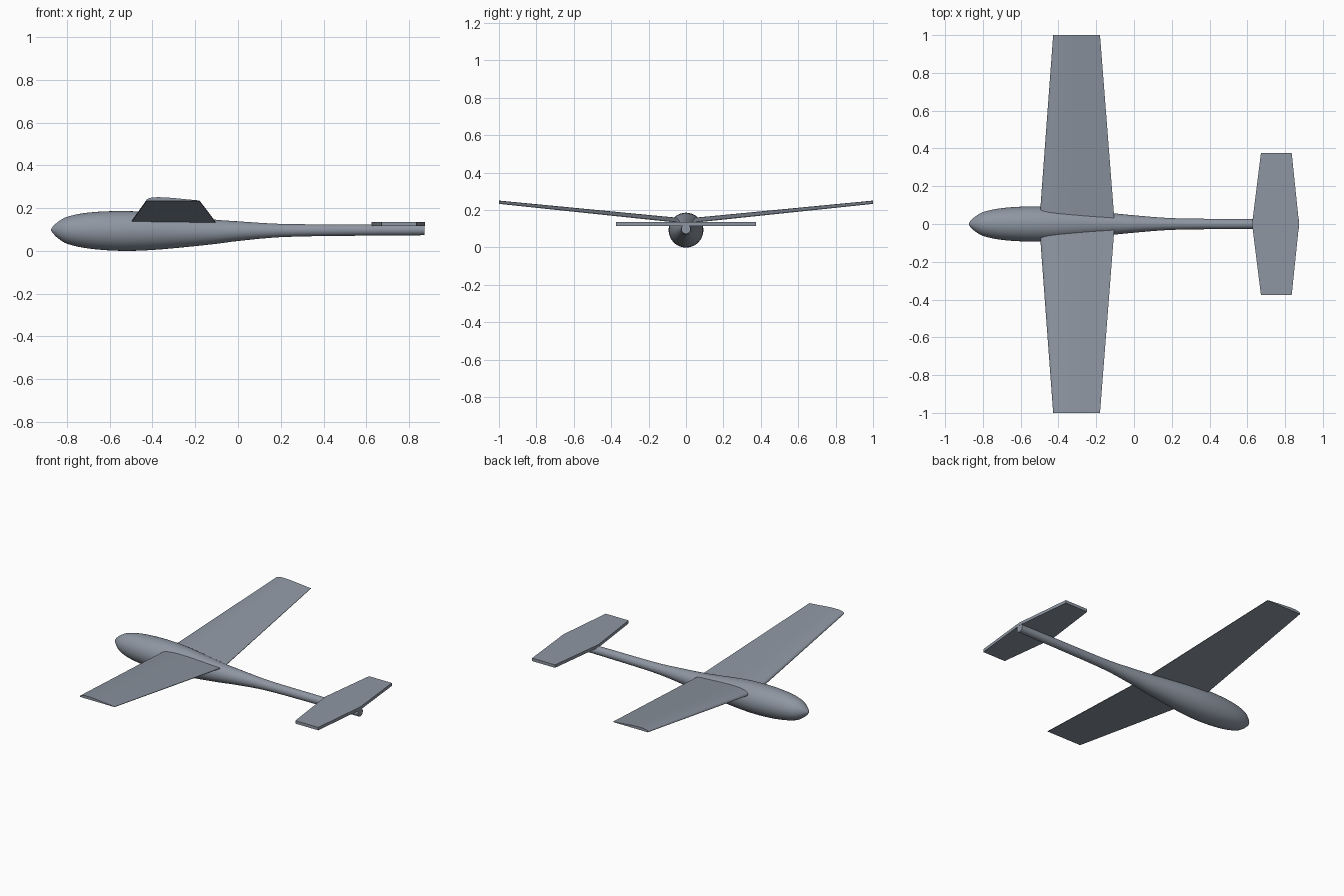
import bpy, math

cube = bpy.data.objects.get("Cube")
if cube:
    bpy.data.objects.remove(cube, do_unlink=True)

COLOR = (0.27, 0.305, 0.36, 1)
grey = bpy.data.materials.new("slate_grey")
grey.diffuse_color = COLOR
grey.use_nodes = True
grey.node_tree.nodes["Principled BSDF"].inputs["Base Color"].default_value = COLOR


def loft(name, rings):
    """Skin a list of equal closed rings and cap both ends."""
    n = len(rings[0])
    faces = [tuple(range(n)), tuple(range(len(rings) * n))[-n:][::-1]]
    for r in range(len(rings) - 1):
        for i in range(n):
            j = (i + 1) % n
            faces.append((r * n + i, r * n + n + i, r * n + n + j, r * n + j))
    mesh = bpy.data.meshes.new(name)
    mesh.from_pydata([p for ring in rings for p in ring], [], faces)
    mesh.materials.append(grey)
    obj = bpy.data.objects.new(name, mesh)
    bpy.context.collection.objects.link(obj)
    bpy.ops.object.select_all(action="DESELECT")
    obj.select_set(True)
    bpy.context.view_layer.objects.active = obj
    bpy.ops.object.mode_set(mode="EDIT")
    bpy.ops.mesh.select_all(action="SELECT")
    bpy.ops.mesh.normals_make_consistent(inside=False)
    bpy.ops.object.mode_set(mode="OBJECT")
    bpy.ops.object.shade_smooth_by_angle(angle=math.radians(35))
    return obj


def spline(a, b, c, d, t):
    """Smooth interpolation from b to c with uneven spacing along x."""
    h = c[0] - b[0]
    out = [b[0] + h * t]
    for k in (1, 2):
        m0 = (c[k] - a[k]) / max(c[0] - a[0], 1e-6) * h
        m1 = (d[k] - b[k]) / max(d[0] - b[0], 1e-6) * h
        out.append((2*t**3 - 3*t**2 + 1) * b[k] + (t**3 - 2*t**2 + t) * m0
                   + (3*t**2 - 2*t**3) * c[k] + (t**3 - t**2) * m1)
    return out


# Fuselage: (x, centre height, radius) from nose to tail
stations = [(-0.874, 0.098, 0.004), (-0.865, 0.098, 0.017), (-0.84, 0.097, 0.04),
            (-0.8, 0.096, 0.063), (-0.7, 0.095, 0.084), (-0.55, 0.093, 0.093),
            (-0.4, 0.092, 0.088), (-0.2, 0.089, 0.067), (-0.1, 0.089, 0.056),
            (0, 0.092, 0.046), (0.2, 0.095, 0.031), (0.5, 0.097, 0.027),
            (0.873, 0.098, 0.025)]
padded = [stations[0]] + stations + [stations[-1]]
path = [spline(*padded[i:i + 4], s / 4)
        for i in range(len(stations) - 1) for s in range(4)] + [stations[-1]]
SIDES = 40
angles = [2 * math.pi * i / SIDES for i in range(SIDES)]
loft("fuselage", [[(x, r * math.cos(a), z + r * math.sin(a)) for a in angles]
                  for x, z, r in path])

# Wings: flat-bottomed section, tapered and raised towards the tips
STEPS = 16


def section(y, lead, trail, base, thick):
    chord = trail - lead
    ring = []
    for i in range(STEPS + 1):
        t = (i / STEPS) ** 2
        top = 0.1 + 2.3 * (t ** 0.5 - t) * (1 - 0.35 * t) + 0.4 * t * (1 - t) ** 2
        ring.append((lead + chord * t, y, base + thick * min(top, 1.05 * top) * 1.45))
    return ring + [(trail, y, base), (lead, y, base)]


for side, label in ((1, "rear_side"), (-1, "front_side")):
    loft("wing_" + label, [section(0, -0.502, -0.102, 0.128, 0.027),
                           section(side, -0.428, -0.18, 0.233, 0.018)])

# Tailplane: flat plate tapering to both tips
loft("tailplane", [[(a, y, 0.116), (b, y, 0.116), (b, y, 0.135), (a, y, 0.135)]
                   for y, a, b in ((-0.375, 0.672, 0.835), (0, 0.625, 0.874),
                                   (0.375, 0.672, 0.835))])
